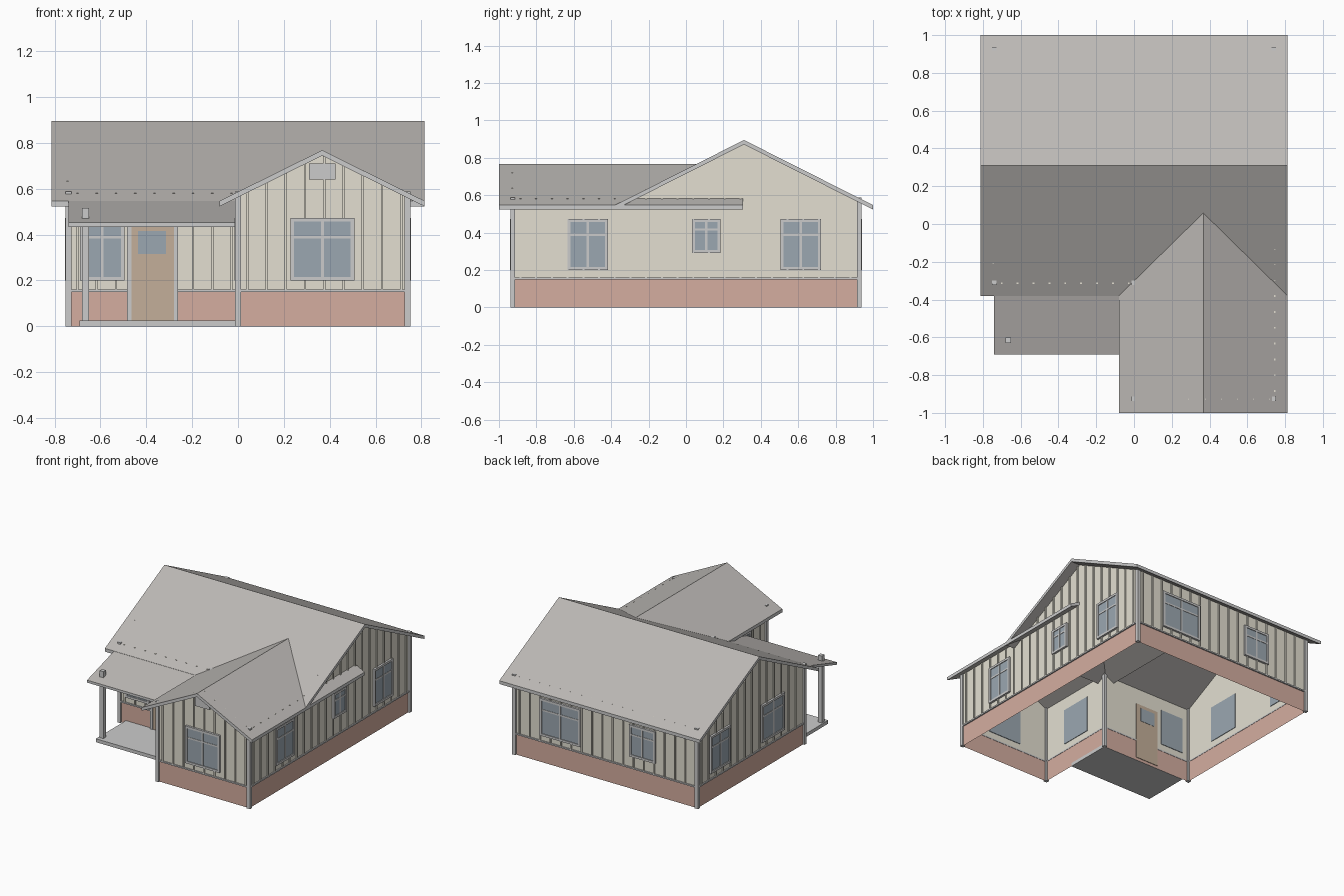
import bpy
import bmesh
from mathutils import Vector

if "Cube" in bpy.data.objects:
    bpy.data.objects.remove(bpy.data.objects["Cube"])


def material(name, r, g, b):
    m = bpy.data.materials.new(name)
    m.diffuse_color = (r, g, b, 1)
    m.use_nodes = True
    m.node_tree.nodes["Principled BSDF"].inputs["Base Color"].default_value = m.diffuse_color
    return m


SIDING = material("siding", 0.77, 0.74, 0.64)
BRICK = material("brick", 0.66, 0.42, 0.35)
ROOF = material("roofing", 0.50, 0.48, 0.46)
GLASS = material("glass", 0.33, 0.39, 0.44)
DOOR = material("door_wood", 0.55, 0.43, 0.32)
TRIM = material("trim", 0.70, 0.70, 0.70)
UP = Vector((0, 0, 1))


def finish(name, bm, *mats):
    me = bpy.data.meshes.new(name)
    bm.to_mesh(me)
    bm.free()
    for m in mats:
        me.materials.append(m)
    ob = bpy.data.objects.new(name, me)
    bpy.context.collection.objects.link(ob)
    return ob


def boxes(name, mat, ranges, place=lambda u, d, z: Vector((u, d, z))):
    """Each range is (u0, u1, d0, d1, z0, z1); place maps it into the world."""
    bm = bmesh.new()
    for u0, u1, d0, d1, z0, z1 in ranges:
        lo, hi = [[bm.verts.new(place(u, d, z)) for u, d in
                   ((u0, d0), (u1, d0), (u1, d1), (u0, d1))] for z in (z0, z1)]
        bm.faces.new(lo)
        bm.faces.new(hi)
        for i in range(4):
            j = (i + 1) % 4
            bm.faces.new((lo[i], lo[j], hi[j], hi[i]))
    bmesh.ops.recalc_face_normals(bm, faces=bm.faces)
    return finish(name, bm, mat)


def panel(name, mat, pts):
    bm = bmesh.new()
    bm.faces.new([bm.verts.new(p) for p in pts])
    return finish(name, bm, mat)


def roof(name, top, thick, axis, a, b):
    """Slab with the given top profile, extruded along an axis from a to b."""
    prof = top + [(s, z - thick) for s, z in reversed(top)]
    bm = bmesh.new()
    ends = [[bm.verts.new((t, s, z) if axis == "x" else (s, t, z)) for s, z in prof]
            for t in (a, b)]
    n = len(prof)
    for i in range(n):
        j = (i + 1) % n
        bm.faces.new((ends[0][i], ends[0][j], ends[1][j], ends[1][i]))
    for e in ends:
        for i in range(len(top) - 1):
            bm.faces.new((e[i], e[i + 1], e[n - 2 - i], e[n - 1 - i]))
    bmesh.ops.recalc_face_normals(bm, faces=bm.faces)
    for f in bm.faces:
        f.material_index = 0 if abs(f.normal.z) > 0.3 else 1
    return finish(name, bm, ROOF, TRIM)


def height(profile, u):
    for (u0, z0), (u1, z1) in zip(profile, profile[1:]):
        if u <= u1:
            return z0 + (z1 - z0) * (u - u0) / (u1 - u0)
    return profile[-1][1]


BASE, EAVE = 0.15, 0.565


def wall(name, a, b, windows, peaks=()):
    """Wall from a to b: brick base, siding, battens and windows."""
    a, b = Vector((*a, 0)), Vector((*b, 0))
    length = (b - a).length
    along = (b - a) / length
    out = along.cross(UP)

    def place(u, d, z):
        return a + along * u + out * d + UP * z

    prof = [(0, EAVE), *peaks, (length, EAVE)]
    panel(name + "_brick", BRICK, [place(u, 0, z) for u, z in
                                   ((0, 0), (length, 0), (length, BASE), (0, BASE))])
    panel(name + "_siding", SIDING, [place(u, 0, z) for u, z in
                                     [(0, BASE), (length, BASE)] + prof[::-1]])
    boxes(name + "_ledge", TRIM, [(0, length, -0.002, 0.009, BASE, BASE + 0.01)], place)

    battens, u = [], 0.04
    while u < length - 0.02:
        battens.append((u - 0.005, u + 0.005, 0, 0.008, BASE, height(prof, u) + 0.017))
        u += 0.084
    boxes(name + "_battens", SIDING, battens, place)

    # windows: glass pane, surround and glazing bars
    for k, (c, w, z0, z1) in enumerate(windows):
        l, r, f = c - w / 2, c + w / 2, 0.016
        bar = z1 - 0.31 * (z1 - z0)
        boxes(f"{name}_glass_{k}", GLASS,
              [(l + .004, r - .004, -0.004, 0.0095, z0 + .004, z1 - .004)], place)
        boxes(f"{name}_window_frame_{k}", TRIM, [
            (l, l + f, 0, 0.015, z0, z1), (r - f, r, 0, 0.015, z0, z1),
            (l + f, r - f, 0, 0.015, z0, z0 + f), (l + f, r - f, 0, 0.015, z1 - f, z1),
            (c - 0.006, c + 0.006, 0, 0.013, z0 + f, z1 - f),
            (l + f, r - f, 0, 0.012, bar - 0.006, bar + 0.006)], place)
    return place


# walls, counter-clockwise around the L-shaped footprint
Z0, Z1 = 0.20, 0.473
X, Y, YF = 0.74, 0.925, -0.31
front = wall("porch_wall", (-X, YF), (0, YF), [(0.148, 0.195, Z0, Z1)])
wall("wing_left_wall", (0, YF), (0, -Y), [(0.30, 0.25, Z0, Z1)])
gable = wall("wing_front_wall", (0, -Y), (X, -Y), [(0.368, 0.278, Z0, Z1)],
             [(0.367, 0.75)])
wall("right_wall", (X, -Y), (X, Y),
     [(0.40, 0.215, Z0, Z1), (1.033, 0.152, 0.29, Z1), (1.538, 0.215, Z0, Z1)],
     [(0.615, EAVE), (1.235, 0.872)])
wall("back_wall", (X, Y), (-X, Y), [(0.375, 0.325, Z0, Z1), (1.04, 0.21, 0.24, Z1)])
wall("left_wall", (-X, Y), (-X, YF), [(0.255, 0.23, Z0, Z1), (0.865, 0.26, Z0, Z1)],
     [(0.615, 0.872)])

# corner boards
boxes("corner_boards", TRIM, [
    (x - 0.013, x + 0.013, y - 0.012, y + 0.012, 0, 0.588)
    for x, y in ((-X, YF), (0, YF), (0, -Y), (X, -Y), (X, Y), (-X, Y))])

# door with its casing and light, and the gable vent
boxes("front_door", DOOR, [(0.275, 0.46, -0.004, 0.011, 0.02, 0.44)], front)
boxes("door_light", GLASS, [(0.305, 0.425, -0.006, 0.014, 0.315, 0.415)], front)
boxes("door_casing", TRIM, [
    (0.257, 0.275, 0, 0.016, 0.02, 0.458), (0.46, 0.478, 0, 0.016, 0.02, 0.458),
    (0.275, 0.46, 0, 0.016, 0.44, 0.458)], front)
boxes("gable_vent", TRIM, [(0.31, 0.425, 0, 0.014, 0.64, 0.71)], gable)

# roofs
roof("main_roof", [(-0.38, 0.547), (0.31, 0.895), (1.0, 0.547)], 0.024, "x", -0.813, 0.813)
roof("wing_roof", [(-0.08, 0.547), (0.367, 0.768), (0.813, 0.547)], 0.024, "y", -1.0, 0.305)
roof("porch_roof", [(-0.69, 0.452), (-0.312, 0.566)], 0.018, "x", -0.74, -0.002)

# porch slab and post
boxes("porch_slab", TRIM, [(-0.69, 0.0, -0.66, -0.312, 0, 0.025)])
boxes("porch_post", TRIM, [(-0.68, -0.65, -0.63, -0.60, 0.02, 0.515)])
